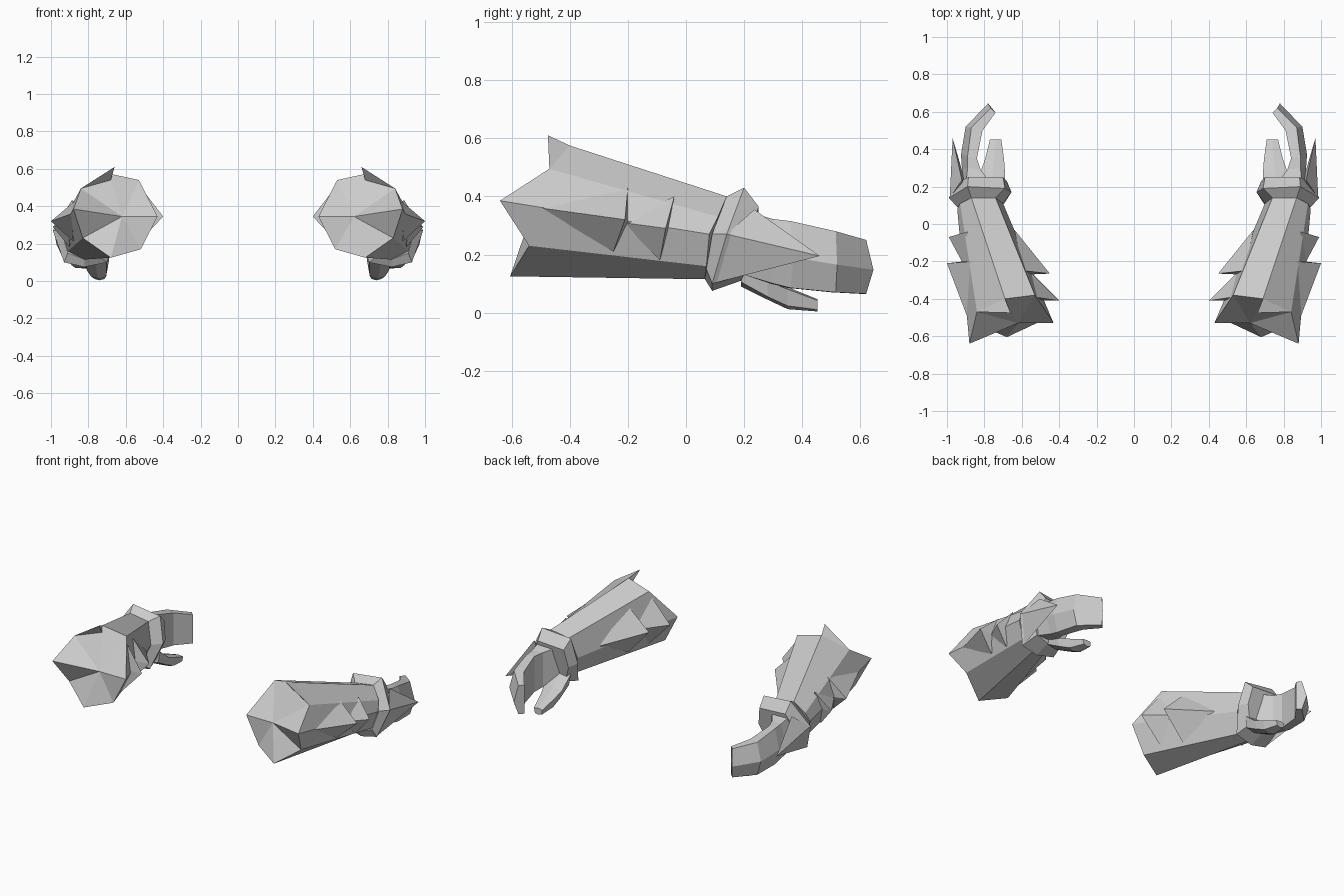
import bpy, bmesh


def finish(name, bm):
    """Flat-shaded object, mirrored to the other arm."""
    bmesh.ops.recalc_face_normals(bm, faces=bm.faces)
    mesh = bpy.data.meshes.new(name)
    bm.to_mesh(mesh)
    bm.free()
    ob = bpy.data.objects.new(name, mesh)
    bpy.context.collection.objects.link(ob)
    mod = ob.modifiers.new("other_arm", 'MIRROR')
    mod.use_mirror_merge = False
    return ob


def loft(name, rings, start=None):
    """Skin rings of equal count; ends close flat, the start as a fan to a point if given."""
    bm = bmesh.new()
    vs = [[bm.verts.new(p) for p in r] for r in rings]
    n = len(vs[0])
    for a, b in zip(vs, vs[1:]):
        for i in range(n):
            j = (i + 1) % n
            bm.faces.new((a[i], a[j], b[j], b[i]))
    if start:
        c = bm.verts.new(start)
        for i in range(n):
            bm.faces.new((vs[0][i], vs[0][(i + 1) % n], c))
    else:
        bm.faces.new(vs[0])
    bm.faces.new(vs[-1])
    return finish(name, bm)


def hull(name, points):
    """Solid wedge or spike around a few points."""
    bm = bmesh.new()
    for p in points:
        bm.verts.new(p)
    bmesh.ops.convex_hull(bm, input=bm.verts[:])
    return finish(name, bm)


# forearm: jagged elbow opening, twisting slightly as it tapers to the wrist
elbow = [(.69, -.40, .575), (.84, -.47, .495), (.88, -.64, .385), (.83, -.54, .23),
         (.68, -.605, .125), (.52, -.53, .17), (.43, -.53, .345), (.53, -.38, .54)]
wrist = [(.87, .14, .40), (.93, .11, .33), (.945, .08, .27), (.91, .07, .16),
         (.82, .065, .115), (.74, .07, .13), (.70, .11, .25), (.74, .14, .38)]
loft("forearm", [elbow, wrist], start=(.62, -.53, .345))

# horn on top of the elbow opening
hull("elbow_horn", [(.66, -.475, .61), (.69, -.40, .575), (.84, -.47, .495), (.68, -.42, .54)])

# wrist cuff: seven-sided band with a flat top
loft("wrist_cuff", [
    [(.74, .14, .38), (.87, .14, .40), (.945, .09, .27), (.91, .07, .15),
     (.82, .065, .115), (.74, .07, .13), (.70, .11, .25)],
    [(.69, .19, .41), (.89, .20, .43), (.99, .14, .27), (.93, .09, .10),
     (.82, .09, .075), (.70, .10, .10), (.655, .17, .25)],
    [(.70, .25, .355), (.885, .25, .365), (.95, .22, .25), (.91, .20, .13),
     (.82, .19, .11), (.72, .20, .13), (.68, .23, .24)]])

# long spike on the outside of the cuff
hull("cuff_spike", [(.97, .46, .195), (.92, .235, .355), (.985, .14, .27),
                    (.925, .09, .10), (.90, .22, .24)])

# serrated fins: tip, far end of slope, top, bottom, root
fins = {
    "outer_fin_rear": [(1.0, -.21, .32), (.89, -.50, .36), (.87, -.20, .43),
                       (.88, -.25, .21), (.91, -.20, .31)],
    "outer_fin_front": [(.99, -.07, .29), (.91, -.22, .31), (.89, -.04, .40),
                        (.90, -.09, .18), (.92, -.06, .29)],
    "inner_fin_front": [(.45, -.265, .34), (.64, -.03, .29), (.59, -.25, .48),
                        (.60, -.27, .17), (.56, -.27, .33)],
    "inner_fin_rear": [(.40, -.41, .345), (.56, -.25, .33), (.535, -.39, .52),
                       (.56, -.41, .175), (.50, -.41, .34)],
}
for name, pts in fins.items():
    hull(name, pts)

# hand: curved slab; inner x/y, outer x/y, top z, bottom z, bulge x/y
hand = []
for xi, yi, xo, yo, zt, zb, bx, by in (
        (.75, .20, .90, .20, .35, .13, .03, 0),
        (.82, .29, .89, .30, .322, .10, .03, 0),
        (.84, .35, .89, .36, .315, .085, .035, .01),
        (.81, .50, .87, .515, .28, .07, .03, .005),
        (.74, .595, .765, .62, .25, .065, .015, .025)):
    zm = (zt + zb) / 2 - .01
    hand.append([(xi, yi, zt), (xo, yo, zt), (xo + bx, yo + by, zm),
                 (xo, yo, zb), (xi, yi, zb)])
loft("hand", hand)

# thumb: y, centre x/z, half width, half height
thumb = []
for y, x, z, w, h in ((.19, .76, .14, .07, .05), (.28, .755, .08, .065, .035),
                      (.35, .745, .05, .05, .038), (.453, .74, .025, .03, .021)):
    thumb.append([(x - w, y, z + h * .8), (x, y, z + h), (x + w, y, z + h * .8),
                  (x + w * .8, y, z - h * .7), (x, y, z - h), (x - w * .8, y, z - h * .7)])
loft("thumb", thumb)
